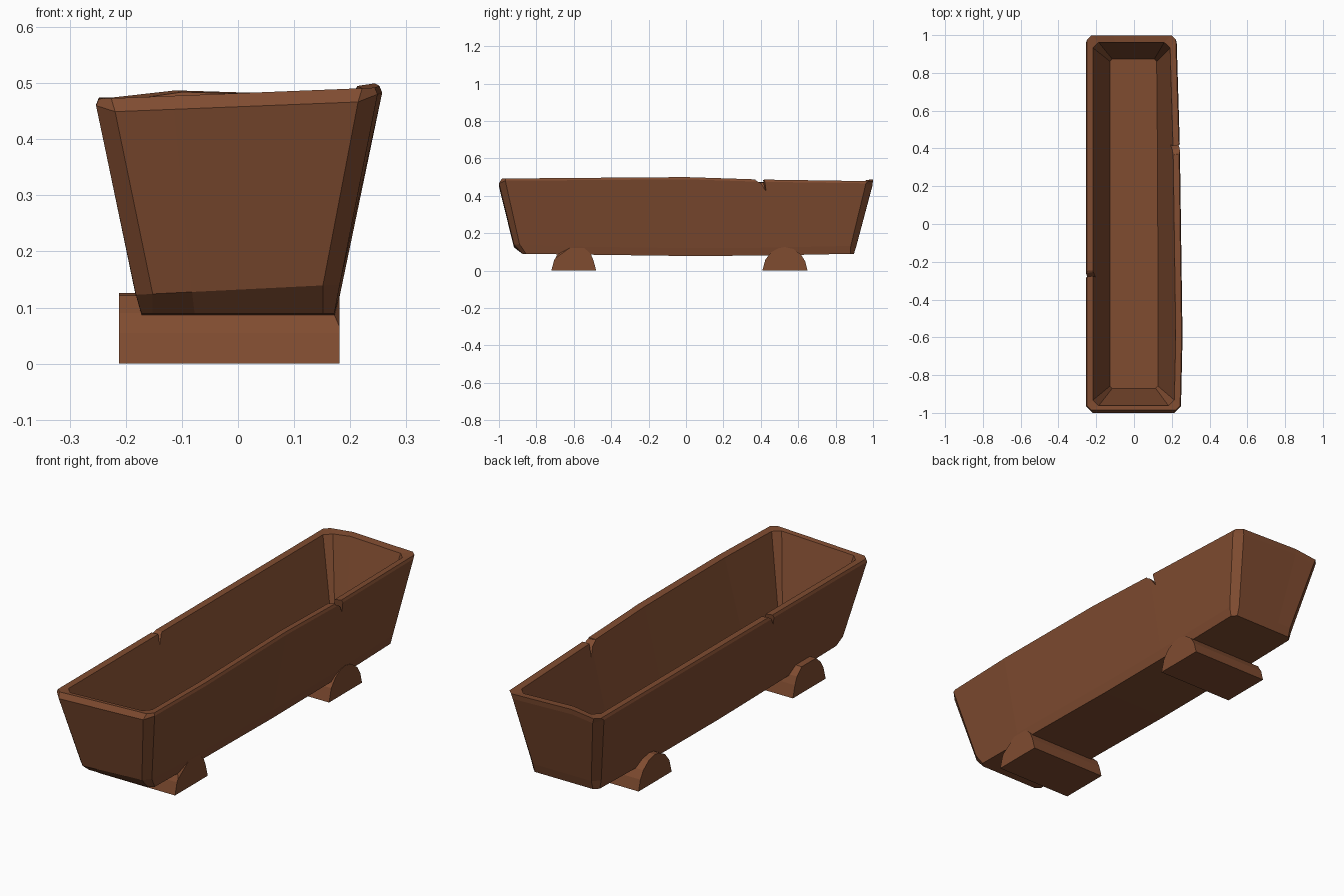
import bpy, bmesh, math
from mathutils import Matrix, Vector

if "Cube" in bpy.data.objects:
    bpy.data.objects.remove(bpy.data.objects["Cube"])

wood = bpy.data.materials.new("brown wood")
wood.diffuse_color = (0.215, 0.072, 0.030, 1)
wood.use_nodes = True
wood.node_tree.nodes["Principled BSDF"].inputs["Base Color"].default_value = wood.diffuse_color


def add_object(name, bm):
    bmesh.ops.recalc_face_normals(bm, faces=bm.faces)
    me = bpy.data.meshes.new(name)
    bm.to_mesh(me)
    bm.free()
    me.materials.append(wood)
    ob = bpy.data.objects.new(name, me)
    bpy.context.collection.objects.link(ob)
    return ob


def lerp(table, t):
    """Piecewise linear lookup in a list of (position, value)."""
    if t <= table[0][0]:
        return table[0][1]
    for (a, va), (b, vb) in zip(table, table[1:]):
        if t <= b:
            return va + (vb - va) * (t - a) / (b - a)
    return table[-1][1]


# hand-hewn unevenness: rim height on each side, bulge of the right side, sag below
RIM_R = [(-1, 0.492), (0, 0.50), (0.4, 0.487), (1, 0.478)]
RIM_L = [(-1, 0.472), (1, 0.474)]
BULGE = [(-1, -0.005), (-0.6, 0.004), (0.4, -0.010), (1, -0.028)]
SAG = [(-0.9, 0), (0, -0.012), (0.4, -0.01), (0.9, 0)]


def rim_z(x, y):
    t = min(max((x + 0.25) / 0.5, 0), 1)
    z = lerp(RIM_L, y) * (1 - t) + lerp(RIM_R, y) * t
    return z + (0.012 if y > 0.8 and -0.15 < x < -0.05 else 0)


def edge_z(x, y):
    """Lower edge of the rim bevel: wide at the ends, narrow along the sides."""
    return rim_z(x, y) - (0.024 if abs(y) > 0.99 else 0.012)


def ring(bm, hw, yf, yb, c, height, bulge=1.0):
    """Rectangular loop with cut corners and a few extra points along each side."""
    pts = [(-hw + c, yf), (-hw * 0.45, yf), (hw - c, yf), (hw, yf + c)]
    pts += [(hw, y) for y in (-0.6, 0, 0.4)]
    pts += [(hw, yb - c), (hw - c, yb), (-hw * 0.45, yb), (-hw + c, yb), (-hw, yb - c)]
    pts += [(-hw, y) for y in (0.4, 0, -0.6)] + [(-hw, yf + c)]
    loop = []
    for x, y in pts:
        if x > hw * 0.5:
            x += bulge * lerp(BULGE, y)
        loop.append(bm.verts.new((x, y, height(x, y))))
    return loop


# trough: loops from the underside, up the outside, over the rim, down to the floor
bm = bmesh.new()
loops = [
    ring(bm, 0.172, -0.875, 0.898, 0.020, lambda x, y: 0.090 + lerp(SAG, y), 0.2),
    ring(bm, 0.182, -0.920, 0.911, 0.030,
         lambda x, y: 0.132 + lerp(SAG, y) + (0.05 * x if y < -0.8 else 0), 0.2),
    ring(bm, 0.253, -1.000, 0.996, 0.034, edge_z),
    ring(bm, 0.248, -0.985, 0.999, 0.022, rim_z),
    ring(bm, 0.217, -0.962, 0.962, 0.030, lambda x, y: rim_z(x, y) - 0.003),
    ring(bm, 0.127, -0.870, 0.873, 0.012, lambda x, y: 0.146, 0.3),
]
for a, b in zip(loops, loops[1:]):
    n = len(a)
    for i in range(n):
        bm.faces.new((a[i], a[(i + 1) % n], b[(i + 1) % n], b[i]))
for end in (loops[0], loops[-1]):
    bm.faces.new(end)
bmesh.ops.triangulate(bm, faces=[f for f in bm.faces if len(f.verts) > 4])
trough = add_object("trough", bm)


def prism(bm, profile, x0, x1):
    """Extrude a (y, z) profile along x."""
    a = [bm.verts.new((x0, y, z)) for y, z in profile]
    b = [bm.verts.new((x1, y, z)) for y, z in profile]
    n = len(a)
    bm.faces.new(a)
    bm.faces.new(b)
    for i in range(n):
        bm.faces.new((a[i], a[(i + 1) % n], b[(i + 1) % n], b[i]))


# split notches in the long rims
NOTCH = [(-0.045, 0.53), (-0.036, 0.482), (-0.008, 0.466), (0.020, 0.425), (0.002, 0.53)]
for name, x, y, turn in (("right_notch_cutter", 0.22, 0.405, 12),
                         ("left_notch_cutter", -0.23, -0.265, 190)):
    bm = bmesh.new()
    prism(bm, NOTCH, -0.07, 0.07)
    bm.transform(Matrix.Translation((x, y, 0)) @ Matrix.Rotation(math.radians(turn), 4, 'Z'))
    cutter = add_object(name, bm)
    cutter.hide_render = True
    cutter.hide_viewport = True
    cutter.display_type = 'WIRE'
    mod = trough.modifiers.new(name, 'BOOLEAN')
    mod.operation = 'DIFFERENCE'
    mod.solver = 'EXACT'
    mod.object = cutter

# half-log supports under the trough, the front one with a chipped corner
FRONT = [(-0.72, 0), (-0.705, 0.055), (-0.685, 0.09), (-0.65, 0.122), (-0.545, 0.122),
         (-0.51, 0.09), (-0.495, 0.055), (-0.48, 0)]
BACK = [(0.408, 0), (0.425, 0.06), (0.455, 0.098), (0.495, 0.12), (0.53, 0.126),
        (0.575, 0.115), (0.615, 0.085), (0.637, 0.05), (0.65, 0)]
for name, profile, chipped in (("front_support", FRONT, True), ("back_support", BACK, False)):
    bm = bmesh.new()
    prism(bm, profile, -0.212, 0.181)
    if chipped:
        p, q, r = Vector((0.181, -0.70, 0.065)), Vector((0.165, -0.65, 0.122)), Vector((0.181, -0.62, 0.122))
        normal = (q - p).cross(r - p)
        if normal.x < 0:
            normal.negate()
        bmesh.ops.bisect_plane(bm, geom=bm.verts[:] + bm.edges[:] + bm.faces[:],
                               plane_co=p, plane_no=normal, clear_outer=True)
        bmesh.ops.holes_fill(bm, edges=[e for e in bm.edges if e.is_boundary], sides=0)
    add_object(name, bm)
